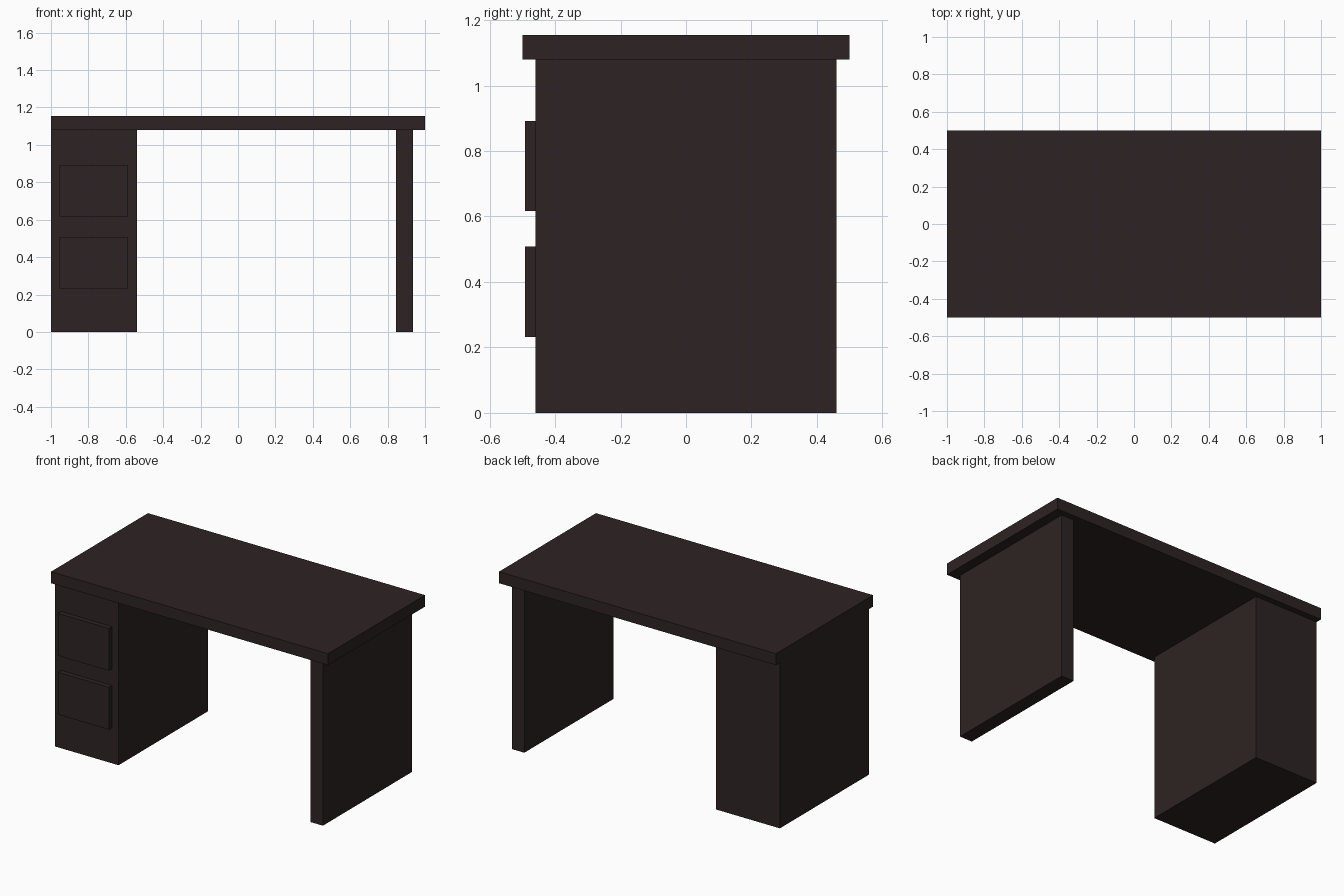
import bpy

cube = bpy.data.objects.get("Cube")
if cube:
    bpy.data.objects.remove(cube, do_unlink=True)

# Dark wood shared by every part
wood = bpy.data.materials.new("dark_brown_wood")
wood.use_nodes = True
colour = (0.027, 0.017, 0.017, 1)
wood.diffuse_color = colour
bsdf = next(n for n in wood.node_tree.nodes if n.type == "BSDF_PRINCIPLED")
bsdf.inputs["Base Color"].default_value = colour


def box(name, x, y, z):
    """Add a box spanning the given (min, max) ranges."""
    spans = (x, y, z)
    bpy.ops.mesh.primitive_cube_add(size=1, location=[(a + b) / 2 for a, b in spans])
    obj = bpy.context.object
    obj.name = name
    obj.scale = [b - a for a, b in spans]
    bpy.ops.object.transform_apply(location=False, rotation=False, scale=True)
    obj.data.materials.append(wood)
    return obj


TOP_BOTTOM, TOP_HEIGHT = 1.08, 1.155
DEPTH = (-0.46, 0.46)

# Top slab, drawer cabinet and side panel
box("desk_top", (-1, 1), (-0.5, 0.5), (TOP_BOTTOM, TOP_HEIGHT))
box("drawer_cabinet", (-1, -0.54), DEPTH, (0, TOP_BOTTOM))
box("side_panel_leg", (0.845, 0.935), DEPTH, (0, TOP_BOTTOM))

# Drawer fronts standing proud of the cabinet
for name, base in (("lower_drawer_front", 0.232), ("upper_drawer_front", 0.616)):
    box(name, (-0.955, -0.587), (-0.492, DEPTH[0]), (base, base + 0.276))
